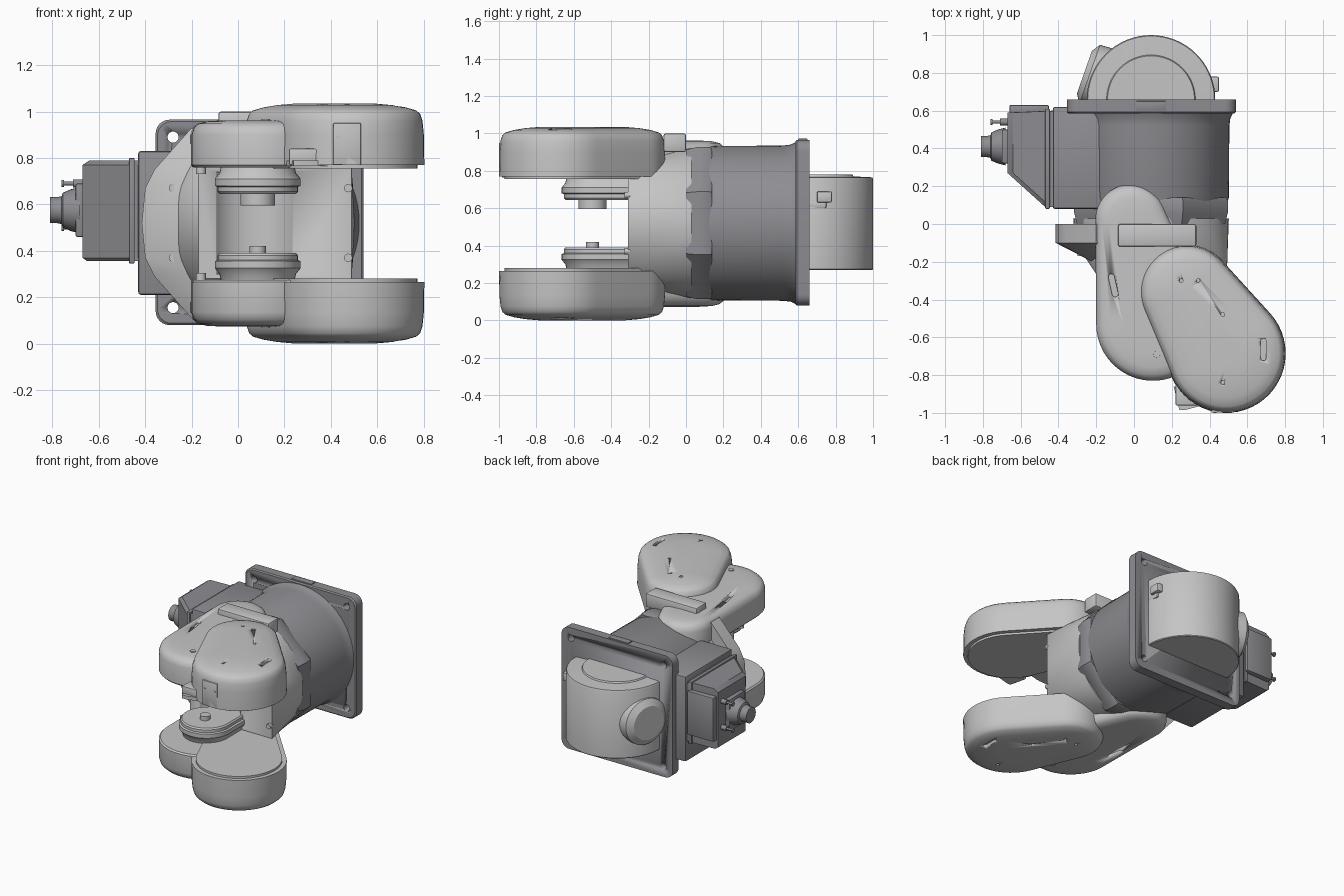
import bpy, bmesh, math
from mathutils import Vector

cube = bpy.data.objects.get("Cube")
if cube:
    bpy.data.objects.remove(cube, do_unlink=True)


def material(name, rgb):
    m = bpy.data.materials.new(name)
    m.use_nodes = True
    m.diffuse_color = (*rgb, 1)
    m.node_tree.nodes["Principled BSDF"].inputs["Base Color"].default_value = (*rgb, 1)
    return m


LIGHT = material("light grey", (0.56, 0.56, 0.56))
DARK = material("dark grey", (0.27, 0.27, 0.29))
TOP = 1.035          # the arms mirror about half this height
CX, CZ = 0.09, 0.52  # axis of the main barrel


def finish(name, bm, mat, angle=32):
    bmesh.ops.recalc_face_normals(bm, faces=bm.faces[:])
    mesh = bpy.data.meshes.new(name)
    bm.to_mesh(mesh)
    bm.free()
    mesh.materials.append(mat)
    ob = bpy.data.objects.new(name, mesh)
    bpy.context.collection.objects.link(ob)
    bpy.ops.object.select_all(action="DESELECT")
    ob.select_set(True)
    bpy.context.view_layer.objects.active = ob
    bpy.ops.object.shade_smooth_by_angle(angle=math.radians(angle))
    return ob


def loft(name, sections, mat, flip=False):
    """Skin a stack of equal-length closed sections and cap both ends."""
    bm = bmesh.new()
    rings = [[bm.verts.new((p[0], p[1], TOP - p[2] if flip else p[2])) for p in s] for s in sections]
    for a, b in zip(rings, rings[1:]):
        for i in range(len(a)):
            j = (i + 1) % len(a)
            bm.faces.new((a[i], a[j], b[j], b[i]))
    bm.faces.new(rings[0])
    bm.faces.new(rings[-1])
    return finish(name, bm, mat)


def hull(name, points, mat):
    bm = bmesh.new()
    for p in points:
        bm.verts.new(p)
    bmesh.ops.convex_hull(bm, input=bm.verts[:])
    bmesh.ops.dissolve_limit(bm, angle_limit=0.02, verts=bm.verts[:], edges=bm.edges[:])
    return finish(name, bm, mat)


def box(name, x, y, z, mat, bevel=0.008):
    bm = bmesh.new()
    bmesh.ops.create_cube(bm, size=1)
    for v in bm.verts:
        v.co = [(r[0] + r[1]) / 2 + c * (r[1] - r[0]) for r, c in zip((x, y, z), v.co)]
    if bevel:
        bmesh.ops.bevel(bm, geom=bm.edges[:], offset=bevel, segments=2, profile=0.5, affect="EDGES")
    return finish(name, bm, mat)


def turned(name, base, axis, profile, mat, n=64, flip=False, phase=0.0):
    """Turn (offset, radius) pairs about an axis through base."""
    d = Vector(axis).normalized()
    u = d.orthogonal().normalized()
    w = d.cross(u)
    ang = [2 * math.pi * (i + phase) / n for i in range(n)]
    secs = [[Vector(base) + d * o + (u * math.cos(a) + w * math.sin(a)) * r for a in ang] for o, r in profile]
    return loft(name, secs, mat, flip)


def capsule(name, c1, r1, c2, r2, levels, mat, flip=False, n=28):
    """Outline tangent to two circles, lofted through (height, inset) levels."""
    dx, dy = c2[0] - c1[0], c2[1] - c1[1]
    base = math.atan2(dy, dx)
    t = math.acos((r1 - r2) / math.hypot(dx, dy))
    secs = []
    for z, inset in levels:
        s = []
        for c, r, a0, a1 in ((c2, r2, base - t, base + t), (c1, r1, base + t, base - t + 2 * math.pi)):
            for i in range(n + 1):
                a = a0 + (a1 - a0) * i / n
                s.append((c[0] + (r - inset) * math.cos(a), c[1] + (r - inset) * math.sin(a), z))
        secs.append(s)
    return loft(name, secs, mat, flip)


def cut(target, cutters):
    for c in cutters:
        c.hide_render = True
        bpy.context.view_layer.objects.active = target
        mod = target.modifiers.new("cut", "BOOLEAN")
        mod.operation, mod.object, mod.solver = "DIFFERENCE", c, "EXACT"
        bpy.ops.object.modifier_apply(modifier=mod.name)
        bpy.data.objects.remove(c, do_unlink=True)


def circle(y, r, n=48):
    return [(CX + r * math.cos(2 * math.pi * i / n), y, CZ + r * math.sin(2 * math.pi * i / n)) for i in range(n)]


def rounded_rect(y, x0, x1, z0, z1, r, n=6):
    s = []
    for k, (x, z) in enumerate(((x1 - r, z1 - r), (x0 + r, z1 - r), (x0 + r, z0 + r), (x1 - r, z0 + r))):
        for i in range(n + 1):
            a = math.pi / 2 * (k + i / n)
            s.append((x + r * math.cos(a), y, z + r * math.sin(a)))
    return s


# Mounting flange with corner holes
flange = loft("flange", [rounded_rect(y, -0.355 + i, 0.54 - i, 0.08 + i, 0.965 - i, 0.06)
                         for y, i in ((0.585, 0.008), (0.593, 0), (0.66, 0))], DARK)
cut(flange, [turned("hole_cutter", (x, 0.5, z), (0, 1, 0), ((0, 0.024), (0.3, 0.024)), DARK, 20)
             for x in (-0.28, 0.465) for z in (0.155, 0.89)])
box("flange_tab", (0.01, 0.17), (0.6, 0.65), (0.95, 0.972), DARK, 0.004)

# Main barrel, front collar and side block
turned("barrel", (CX, 0, CZ), (0, 1, 0), ((0.1, 0.4), (0.14, 0.412), (0.52, 0.415), (0.56, 0.42), (0.6, 0.44)), DARK, 72)
turned("collar", (CX, 0, CZ), (0, 1, 0), ((0, 0.425), (0.06, 0.44), (0.125, 0.44), (0.14, 0.43)), DARK, 8, phase=0.5)
box("side_block", (-0.43, 0.1), (0.08, 0.62), (0.21, 0.83), DARK, 0.012)

# Connector box with sloping front
PROFILE = ((-0.43, 0.6), (-0.67, 0.59), (-0.67, 0.27), (-0.47, 0.09), (-0.43, 0.09))
loft("connector_box", [[(x + i, y, z) for x, y in PROFILE]
                       for z, i in ((0.355, 0.02), (0.37, 0), (0.77, 0), (0.79, 0.03))], DARK)
box("box_rim", (-0.47, -0.445), (0.08, 0.61), (0.345, 0.8), DARK, 0.006)
box("box_lid", (-0.66, -0.45), (0.58, 0.63), (0.42, 0.74), DARK)
box("connector_base", (-0.7, -0.66), (0.32, 0.5), (0.46, 0.69), DARK)
turned("connector_socket", (-0.68, 0.41, 0.575), (-1, 0, 0),
       ((0, 0.1), (0.04, 0.09), (0.075, 0.075), (0.08, 0.06), (0.1, 0.056), (0.13, 0.056)), DARK, 32)
for z in (0.5, 0.69):
    turned("valve", (-0.66, 0.54, z), (-1, 0, 0),
           ((0, 0.018), (0.05, 0.018), (0.05, 0.008), (0.09, 0.008), (0.09, 0.016), (0.1, 0.016)), DARK, 12)
for y in (0.14, 0.55):
    for z in (0.39, 0.75):
        turned("box_screw", (-0.47, y, z), (-1, 0, 0), ((0, 0.012), (0.015, 0.012)), DARK, 12)

# Rear motor drum and its side fittings
turned("motor_drum", (CX, 0.66, 0), (0, 0, 1),
       ((0.27, 0.335), (0.275, 0.34), (0.755, 0.34), (0.765, 0.335), (0.77, 0.235), (0.78, 0.23)), LIGHT, 72)
turned("motor_side_cover", (-0.14, 0.76, 0.52), (-1, 0.35, 0), ((0, 0.17), (0.1, 0.165), (0.13, 0.12)), LIGHT, 40)
box("motor_lug", (0.38, 0.45), (0.7, 0.78), (0.63, 0.69), LIGHT)
box("motor_lug_base", (0.36, 0.43), (0.65, 0.75), (0.6, 0.64), LIGHT)

# Wrist housing tapering forward, hollowed between the arms
front = [(x, -0.31, z) for x in (-0.17, 0.49) for z in (0.28, 0.76)]
housing = hull("wrist_housing", circle(0.03, 0.412) + circle(-0.1, 0.4) + front, LIGHT)
cut(housing, [turned("hollow_cutter", (0.07, -0.42, 0.3), (0, 0, 1), ((0, 0.2), (0.44, 0.2)), LIGHT, 40)])
side = []
for z, x in ((0, -0.415), (0.15, -0.40), (0.23, -0.36), (0.41, -0.2)):
    side += [(x, y, CZ + s * z) for y in (-0.1, 0) for s in (-1, 1)]
side += [(-0.22, -0.2, z) for z in (0.32, 0.72)] + [(0.1, y, z) for y in (-0.2, 0) for z in (0.2, 0.84)]
hull("housing_side_cover", side, LIGHT)
for x, y in ((-0.28, -0.14), (0.475, -0.3)):
    for z in (0.37, 0.67):
        turned("housing_screw", (x, y, z), (0, -1, 0), ((0, 0.018), (0.03, 0.018)), LIGHT, 14)

# Upper and lower arm covers
A1, A2 = (-0.015, 0.02), (0.1, -0.53)
B1, B2 = (0.28, -0.36), (0.488, -0.685)
for side_name, flip in (("upper", False), ("lower", True)):
    inner = capsule(side_name + "_inner_cover", A1, 0.19, A2, 0.3,
                    ((0.76, 0.01), (0.77, 0), (0.9, 0), (0.93, 0.01), (0.948, 0.03), (0.958, 0.07), (0.962, 0.14)),
                    LIGHT, flip)
    cut(inner, [capsule("slot_cutter", (-0.12, -0.28), 0.016, (-0.1, -0.37), 0.016,
                        ((0.935, 0), (1.03, 0)), LIGHT, flip, 8)])
    outer = capsule(side_name + "_outer_cover", B1, 0.25, B2, 0.315,
                    ((0.77, 0), (0.9, 0.002), (0.96, 0.008), (0.99, 0.018), (1.005, 0.035), (1.018, 0.08),
                     (1.028, 0.14), (1.035, 0.22)), LIGHT, flip)
    cutters = [capsule("slot_cutter", (0.685, -0.62), 0.014, (0.685, -0.71), 0.014,
                       ((1.005, 0), (1.1, 0)), LIGHT, flip, 8)]
    cutters += [turned("pin_cutter", (x, y, 0), (0, 0, 1), ((1.0, 0.01), (1.1, 0.01)), LIGHT, 12, flip)
                for x, y in ((0.47, -0.48), (0.47, -0.84), (0.25, -0.3), (0.34, -0.3))]
    cut(outer, cutters)
    capsule(side_name + "_outer_base", B1, 0.22, B2, 0.285, ((0.755, 0), (0.775, 0)), LIGHT, flip)
    # Inward hub with tapered rim and shaft boss
    boss, length = (0.035, 0.035) if flip else (0.075, 0.055)
    capsule(side_name + "_hub", (0.085, -0.48), 0.185, (0.17, -0.28), 0.1,
            ((0.645, 0.02), (0.655, 0.012), (0.675, 0.012), (0.68, 0), (0.71, 0), (0.735, 0.02), (0.78, 0.03)),
            LIGHT, flip)
    turned(side_name + "_boss", (0.085, -0.5, 0), (0, 0, 1), ((0.65 - length, boss), (0.66, boss)), LIGHT, 32, flip)
    turned(side_name + "_cover_screw", (0.12, -0.69, 0), (0, 0, 1), ((0.94, 0.02), (0.968, 0.018)), LIGHT, 16, flip)
    turned(side_name + "_pin", (-0.16, -0.4, 0), (0, 0, 1), ((0.73, 0.022), (0.78, 0.022)), LIGHT, 16, flip)

# Raised clamp on the upper arm, hanging lug and front panel
box("arm_clamp", (-0.085, 0.33), (-0.12, 0.0), (0.9, 1.0), LIGHT, 0.012)
lug = [(x, y, z) for x, y in ((0.21, -0.86), (0.24, -0.985), (0.27, -0.985), (0.4, -0.95)) for z in (0.765, 0.79)]
hull("outer_lug", lug, LIGHT)
box("lug_block", (0.22, 0.35), (-0.96, -0.85), (0.77, 0.84), LIGHT, 0.006)
box("front_panel", (0.41, 0.53), (-0.999, -0.9), (0.77, 0.95), LIGHT, 0.004)
for x in (0.43, 0.51):
    turned("panel_screw", (x, -0.995, 0.89), (0, -1, 0), ((0, 0.008), (0.006, 0.008)), LIGHT, 10)
